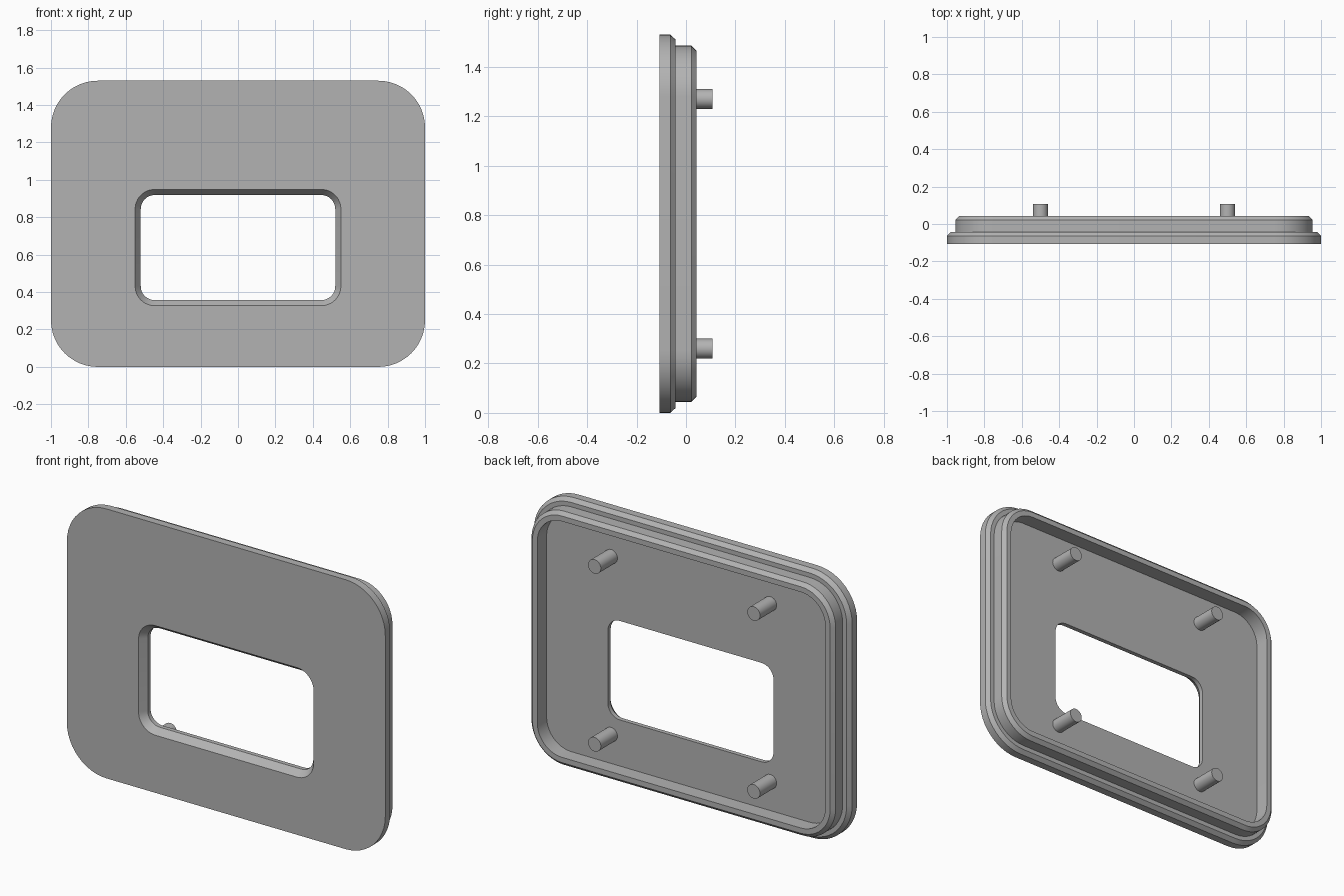
import bpy
import bmesh
from math import sin, cos, pi

if "Cube" in bpy.data.objects:
    bpy.data.objects.remove(bpy.data.objects["Cube"], do_unlink=True)

CORNER_STEPS = 12
MID_Z = 0.765      # centre height of the plate
WINDOW_Z = 0.638   # centre height of the opening

# Single grey plastic
grey = bpy.data.materials.new("plain_grey")
grey.use_nodes = True
colour = (0.45, 0.45, 0.45, 1)
grey.diffuse_color = colour
grey.node_tree.nodes["Principled BSDF"].inputs["Base Color"].default_value = colour


def finish(obj):
    obj.data.materials.append(grey)
    bpy.ops.object.select_all(action="DESELECT")
    obj.select_set(True)
    bpy.context.view_layer.objects.active = obj
    bpy.ops.object.shade_smooth_by_angle(angle=pi / 6)


def rounded_ring(bm, y, half_w, half_h, radius, mid_z):
    """Loop of vertices along a rounded rectangle facing the front."""
    ring = []
    for corner, (sx, sz) in enumerate([(1, 1), (-1, 1), (-1, -1), (1, -1)]):
        for step in range(CORNER_STEPS + 1):
            a = (corner + step / CORNER_STEPS) * pi / 2
            x = sx * (half_w - radius) + radius * cos(a)
            z = sz * (half_h - radius) + radius * sin(a)
            ring.append(bm.verts.new((x, y, mid_z + z)))
    return ring


# Frame section: (depth, inset from the outer edge), front to back and inwards
FRAME = [(-0.107, 0), (-0.063, 0), (-0.042, 0.02),        # flange
         (-0.042, 0.045), (0.022, 0.045), (0.042, 0.065),  # lip outside
         (0.042, 0.095), (-0.042, 0.095)]                  # rim and recess
# Window section: (depth, outward growth), back to front
WINDOW = [(-0.042, 0), (-0.067, 0), (-0.107, 0.03)]

bm = bmesh.new()
rings = [rounded_ring(bm, y, 1 - i, MID_Z - i, 0.25 - i, MID_Z) for y, i in FRAME]
rings += [rounded_ring(bm, y, 0.52 + g, 0.281 + g, 0.075 + g, WINDOW_Z) for y, g in WINDOW]
for r, ring in enumerate(rings):
    following = rings[(r + 1) % len(rings)]
    for k in range(len(ring)):
        n = (k + 1) % len(ring)
        bm.faces.new((ring[k], ring[n], following[n], following[k]))
bmesh.ops.recalc_face_normals(bm, faces=bm.faces)
mesh = bpy.data.meshes.new("window_plate")
bm.to_mesh(mesh)
bm.free()
plate = bpy.data.objects.new("window_plate", mesh)
bpy.context.collection.objects.link(plate)
finish(plate)

# Four mounting pegs on the recessed back
PEG_START, PEG_END = -0.045, 0.107
for side, x in (("right", -0.5), ("left", 0.5)):
    for level, z in (("lower", 0.26), ("upper", 1.27)):
        bpy.ops.mesh.primitive_cylinder_add(
            vertices=32, radius=0.04, depth=PEG_END - PEG_START,
            location=(x, (PEG_START + PEG_END) / 2, z), rotation=(pi / 2, 0, 0))
        peg = bpy.context.object
        peg.name = f"{level}_{side}_peg"
        finish(peg)
